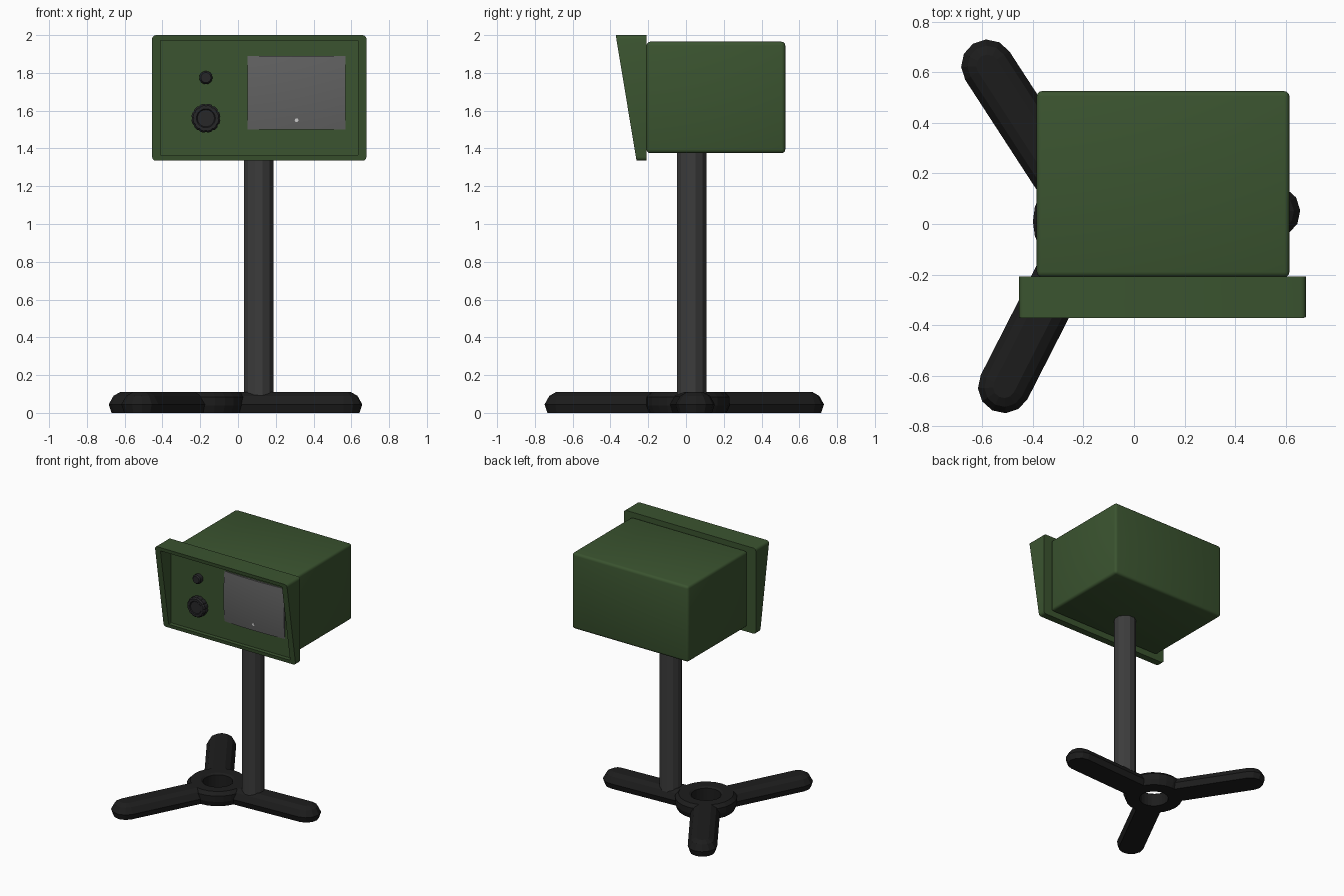
import bpy, bmesh, math
from mathutils import Matrix, Vector

if "Cube" in bpy.data.objects:
    bpy.data.objects.remove(bpy.data.objects["Cube"])


def material(name, r, g, b):
    m = bpy.data.materials.new(name)
    m.diffuse_color = (r, g, b, 1)
    m.use_nodes = True
    m.node_tree.nodes["Principled BSDF"].inputs["Base Color"].default_value = m.diffuse_color
    return m


GREEN = material("green_paint", 0.043, 0.088, 0.029)
GREY = material("post_grey", 0.045, 0.045, 0.045)
DARK = material("base_black", 0.012, 0.012, 0.012)
KNOB = material("knob_black", 0.02, 0.02, 0.022)
GLASS = material("screen_glass", 0.12, 0.12, 0.12)
WHITE = material("pale_dot", 0.6, 0.6, 0.6)


def finish(bm, name, mat, smooth=None):
    bmesh.ops.recalc_face_normals(bm, faces=bm.faces)
    me = bpy.data.meshes.new(name)
    bm.to_mesh(me)
    bm.free()
    ob = bpy.data.objects.new(name, me)
    bpy.context.collection.objects.link(ob)
    me.materials.append(mat)
    if smooth:
        bpy.ops.object.select_all(action='DESELECT')
        ob.select_set(True)
        bpy.context.view_layer.objects.active = ob
        bpy.ops.object.shade_smooth_by_angle(angle=math.radians(smooth))
    return ob


def loft(name, rings, mat, smooth=None, caps=True, closed=False, xf=None):
    """Skin a list of equal-length point rings."""
    bm = bmesh.new()
    vr = [[bm.verts.new(p) for p in r] for r in rings]
    pairs = list(zip(vr, vr[1:])) + ([(vr[-1], vr[0])] if closed else [])
    for a, b in pairs:
        for i in range(len(a)):
            j = (i + 1) % len(a)
            bm.faces.new((a[i], a[j], b[j], b[i]))
    if caps and not closed:
        bm.faces.new(vr[0])
        bm.faces.new(vr[-1])
    if xf:
        bm.transform(xf)
    return finish(bm, name, mat, smooth)


def circle(r, z, n):
    return [(r * math.cos(math.tau * i / n), r * math.sin(math.tau * i / n), z) for i in range(n)]


# Base: ring hub with three legs
HUB = Vector((-0.18, 0.01, 0))
SECTION = [(0.0, 0.015), (0.045, 0.0), (0.09, 0.025), (0.11, 0.06)]   # height, inset
hub = [circle(r, z, 24) for r, z in
       [(0.105, 0), (0.205, 0), (0.22, 0.04), (0.22, 0.085), (0.195, 0.11), (0.12, 0.11), (0.105, 0.1)]]
loft("base_ring", hub, DARK, closed=True, xf=Matrix.Translation(HUB))


def leg_outline(inset, z):
    w = 0.104 - inset
    tip = [(0.735 + w * math.cos(a), w * math.sin(a), z)
           for a in (math.radians(-90 + 30 * k) for k in range(7))]
    return [(0.15, w, z), (0.15, -w, z)] + tip


for k in range(3):
    xf = Matrix.Translation(HUB) @ Matrix.Rotation(math.radians(3 + 120 * k), 4, 'Z')
    loft(f"base_leg_{k + 1}", [leg_outline(i, z) for z, i in SECTION], DARK, xf=xf)

# Post
loft("post", [circle(0.081, 0.085, 12), circle(0.081, 1.4, 12)], GREY,
     xf=Matrix.Translation((0.11, 0.03, 0)) @ Matrix.Rotation(math.radians(15), 4, 'Z'))

# Cabinet body with softened edges
bm = bmesh.new()
bmesh.ops.create_cube(bm, size=1, matrix=Matrix.Translation((0.115, 0.158, 1.67))
                      @ Matrix.Diagonal((1.0, 0.735, 0.59, 1)))
bmesh.ops.bevel(bm, geom=bm.edges[:], offset=0.02, segments=3, profile=0.5, affect='EDGES')
finish(bm, "cabinet_body", GREEN, 35)


# Hood: rounded frame with a slanted front rim and a recessed panel
def rounded_rect(x0, x1, z0, z1, r, depth):
    pts = []
    for cx, cz, a0 in ((x1 - r, z1 - r, 0), (x0 + r, z1 - r, 90),
                       (x0 + r, z0 + r, 180), (x1 - r, z0 + r, 270)):
        for k in range(4):
            a = math.radians(a0 + 30 * k)
            z = cz + r * math.sin(a)
            pts.append((cx + r * math.cos(a), depth(z), z))
    return pts


def slant(z):
    return -0.262 - (z - 1.335) * 0.11 / 0.665


PANEL = -0.235
loft("screen_hood", [
    rounded_rect(-0.455, 0.68, 1.335, 2.0, 0.02, lambda z: -0.208),
    rounded_rect(-0.455, 0.68, 1.335, 2.0, 0.02, slant),
    rounded_rect(-0.41, 0.635, 1.363, 1.972, 0.004, slant),
    rounded_rect(-0.41, 0.635, 1.363, 1.972, 0.004, lambda z: PANEL)], GREEN, 35)

# Screen: gently bulging glass
bm = bmesh.new()
bmesh.ops.create_grid(bm, x_segments=16, y_segments=12, size=1)
for v in bm.verts:
    u, w = v.co.x, v.co.y
    bulge = 0.024 * (1 - 0.5 * u * u - 0.5 * w * w)
    v.co = (0.31 + 0.26 * u, PANEL - 0.003 - bulge, 1.695 + 0.195 * w)
rim = [e for e in bm.edges if e.is_boundary]
out = bmesh.ops.extrude_edge_only(bm, edges=rim)["geom"]
for v in (g for g in out if isinstance(g, bmesh.types.BMVert)):
    v.co.y = PANEL + 0.005
finish(bm, "screen", GLASS, 40)


# Knobs and screen dot, all turned to face the front
def front_at(x, z, y=PANEL):
    return Matrix.Translation((x, y, z)) @ Matrix.Rotation(math.radians(90), 4, 'X')


def fluted(r, z, depth, n=48):
    return [(x * (1 - depth * (i % 4 == 0)), y * (1 - depth * (i % 4 == 0)), z)
            for i, (x, y, z) in enumerate(circle(r, z, n))]


loft("large_knob", [fluted(0.077, -0.005, 0.06), fluted(0.077, 0.035, 0.06),
                    fluted(0.068, 0.045, 0.06), circle(0.05, 0.045, 48), circle(0.045, 0.04, 48)],
     KNOB, xf=front_at(-0.17, 1.56))
loft("small_knob", [circle(0.035, -0.005, 16), circle(0.035, 0.03, 16), circle(0.027, 0.04, 16)],
     KNOB, 35, xf=front_at(-0.17, 1.775))
loft("screen_dot", [circle(0.01, 0, 12), circle(0.01, 0.003, 12)], WHITE,
     xf=front_at(0.31, 1.55, -0.253))
